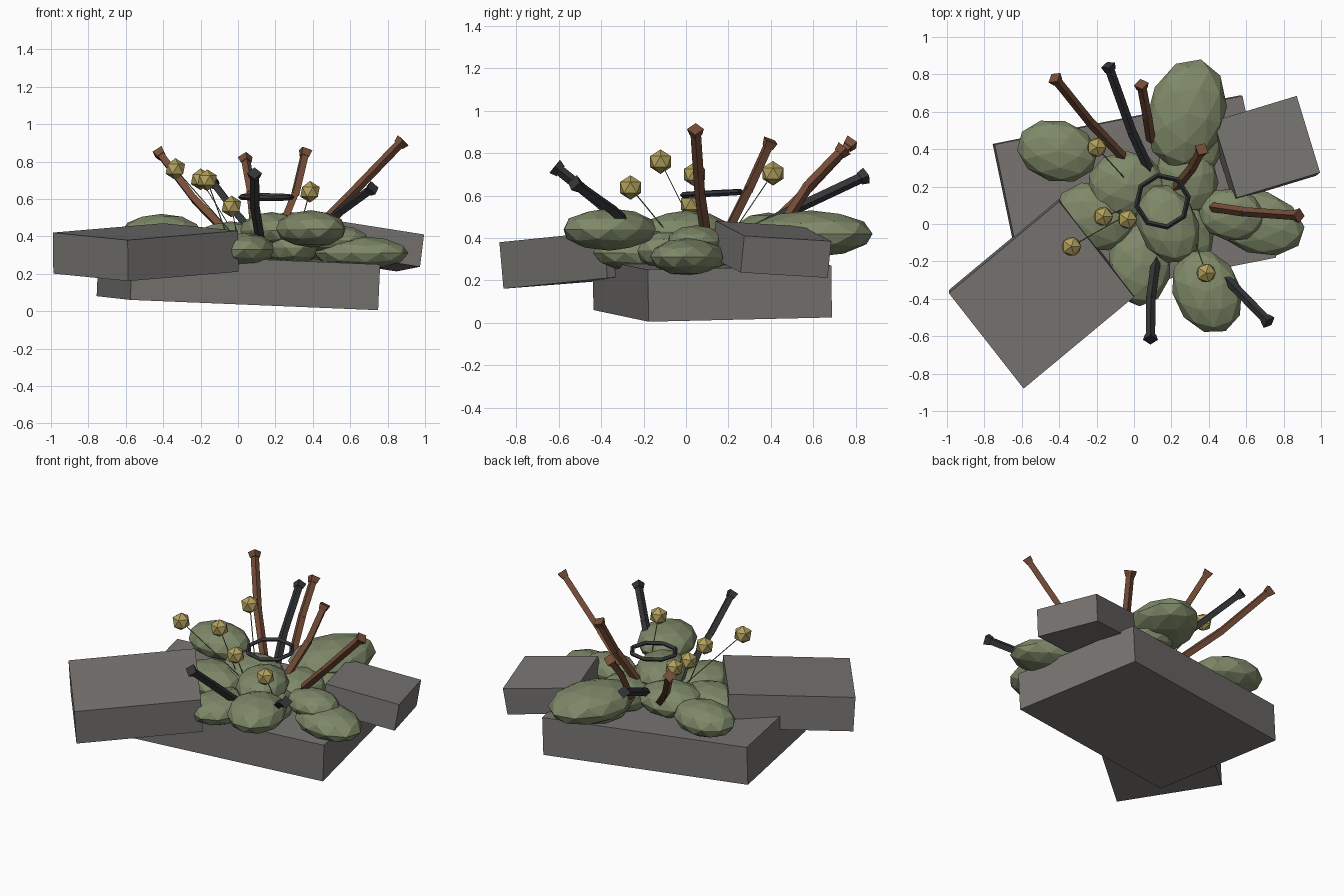
import bpy
import bmesh
from math import radians
from mathutils import Vector, Matrix

cube = bpy.data.objects.get("Cube")
if cube:
    bpy.data.objects.remove(cube, do_unlink=True)


def material(name, rgb):
    mat = bpy.data.materials.new(name)
    mat.use_nodes = True
    col = (*rgb, 1)
    mat.diffuse_color = col
    bsdf = mat.node_tree.nodes["Principled BSDF"]
    bsdf.inputs["Base Color"].default_value = col
    bsdf.inputs["Roughness"].default_value = 0.9
    return mat


stone = material("stone grey", (0.19, 0.18, 0.17))
moss = material("moss green", (0.21, 0.25, 0.14))
pollen = material("pollen yellow", (0.44, 0.35, 0.11))
rust = material("rust brown", (0.18, 0.075, 0.04))
iron = material("dark iron", (0.035, 0.036, 0.04))


def finish(name, bm, mat):
    bmesh.ops.recalc_face_normals(bm, faces=bm.faces[:])
    mesh = bpy.data.meshes.new(name)
    bm.to_mesh(mesh)
    bm.free()
    mesh.materials.append(mat)
    obj = bpy.data.objects.new(name, mesh)
    bpy.context.collection.objects.link(obj)
    return obj


def slab(name, corner, u, v, thick):
    """Tilted block from a top corner and its two top edges."""
    corner, u, v = Vector(corner), Vector(u), Vector(v)
    w = u.cross(v).normalized() * -thick
    basis = Matrix((u, v, w)).transposed().to_4x4()
    bm = bmesh.new()
    bmesh.ops.create_cube(bm, size=1)
    bm.transform(Matrix.Translation(corner + (u + v + w) / 2) @ basis)
    return finish(name, bm, stone)


def ball(name, center, size, mat, detail, turn=0):
    bm = bmesh.new()
    bmesh.ops.create_icosphere(bm, subdivisions=detail, radius=1)
    bm.transform(Matrix.LocRotScale(
        Vector(center), Matrix.Rotation(radians(turn), 3, 'Z'), Vector(size)))
    return finish(name, bm, mat)


def bar(bm, start, end, r1, r2, sides=4):
    """Prism between two points."""
    a, b = Vector(start), Vector(end)
    rot = (b - a).to_track_quat('Z', 'Y').to_matrix().to_4x4()
    bmesh.ops.create_cone(bm, cap_ends=True, segments=sides, radius1=r1, radius2=r2,
                          depth=(b - a).length,
                          matrix=Matrix.Translation((a + b) / 2) @ rot)


# Stone slabs
slab("base_slab", (0.76, -0.18, 0.25), (-0.18, 0.865, 0.02), (-1.325, -0.26, 0.055), 0.245)
slab("front_slab", (-0.59, -0.88, 0.38), (0.59, 0.49, 0.05), (-0.4, 0.51, 0.04), 0.22)
slab("back_slab", (0.55, 0.14, 0.48), (0.445, 0.135, -0.07), (-0.125, 0.41, -0.025), 0.175)

# Moss mounds: centre, half sizes, turn
mounds = {
    "back": ((0.28, 0.59, 0.42), (0.21, 0.30, 0.11), -15),
    "back_lower": ((0.31, 0.45, 0.34), (0.17, 0.22, 0.10), 0),
    "back_inner": ((0.28, 0.24, 0.35), (0.17, 0.20, 0.11), 15),
    "left": ((-0.41, 0.39, 0.42), (0.22, 0.165, 0.10), -15),
    "right": ((0.66, 0.01, 0.31), (0.26, 0.17, 0.09), -18),
    "right_inner": ((0.52, 0.05, 0.38), (0.18, 0.14, 0.08), -10),
    "front_right": ((0.39, -0.36, 0.44), (0.18, 0.235, 0.10), 25),
    "front": ((0.03, -0.22, 0.33), (0.17, 0.22, 0.09), 0),
    "centre": ((0.18, 0.0, 0.43), (0.16, 0.225, 0.10), 25),
    "centre_lower": ((0.28, -0.05, 0.34), (0.14, 0.19, 0.10), 20),
    "centre_back": ((-0.04, 0.21, 0.38), (0.21, 0.18, 0.10), 0),
    "centre_left": ((-0.21, 0.04, 0.35), (0.22, 0.18, 0.10), -20),
}
for part, (center, size, turn) in mounds.items():
    ball("moss_" + part, center, size, moss, 2, turn)

# Flower heads on thin stems
flowers = [
    ((-0.20, 0.41, 0.705), (0.0, 0.19, 0.38)),
    ((-0.165, 0.04, 0.70), (-0.05, 0.08, 0.38)),
    ((-0.035, 0.025, 0.56), (0.0, 0.08, 0.38)),
    ((-0.335, -0.12, 0.76), (0.0, 0.07, 0.38)),
    ((0.385, -0.262, 0.638), (0.31, -0.05, 0.38)),
]
for head, root in flowers:
    ball("flower_head", head, (0.058,) * 3, pollen, 1)
    bm = bmesh.new()
    bar(bm, root, head, 0.003, 0.003)
    finish("flower_stem", bm, moss)


# Bent bars with capped ends: root, bend, tip
def rod(name, root, bend, tip, mat):
    root, bend, tip = Vector(root), Vector(bend), Vector(tip)
    along = (tip - bend).normalized()
    bm = bmesh.new()
    bar(bm, root, bend, 0.026, 0.026)
    bar(bm, bend - along * 0.02, tip, 0.025, 0.025)
    bar(bm, tip - along * 0.025, tip + along * 0.012, 0.030, 0.040)
    finish(name, bm, mat)


rod("rust_rod_left", (-0.06, 0.36, 0.42), (-0.235, 0.545, 0.60), (-0.42, 0.775, 0.845), rust)
rod("rust_rod_back", (0.09, 0.45, 0.45), (0.07, 0.58, 0.65), (0.04, 0.74, 0.815), rust)
rod("rust_rod_middle", (0.22, 0.19, 0.42), (0.31, 0.30, 0.64), (0.36, 0.395, 0.85), rust)
rod("rust_rod_right", (0.42, 0.09, 0.44), (0.59, 0.065, 0.61), (0.875, 0.045, 0.905), rust)
rod("iron_rod_back", (0.10, 0.25, 0.40), (-0.01, 0.49, 0.525), (-0.135, 0.84, 0.69), iron)
rod("iron_rod_front", (0.12, -0.18, 0.37), (0.09, -0.40, 0.56), (0.088, -0.61, 0.73), iron)
rod("iron_rod_right", (0.44, -0.24, 0.44), (0.55, -0.35, 0.535), (0.715, -0.52, 0.655), iron)

# Eight-sided iron hoop
bpy.ops.mesh.primitive_torus_add(
    major_segments=8, minor_segments=4, major_radius=0.14, minor_radius=0.014,
    location=(0.152, 0.122, 0.61), rotation=(radians(3), 0, radians(10)))
hoop = bpy.context.object
hoop.name = "iron_hoop"
hoop.data.materials.append(iron)
